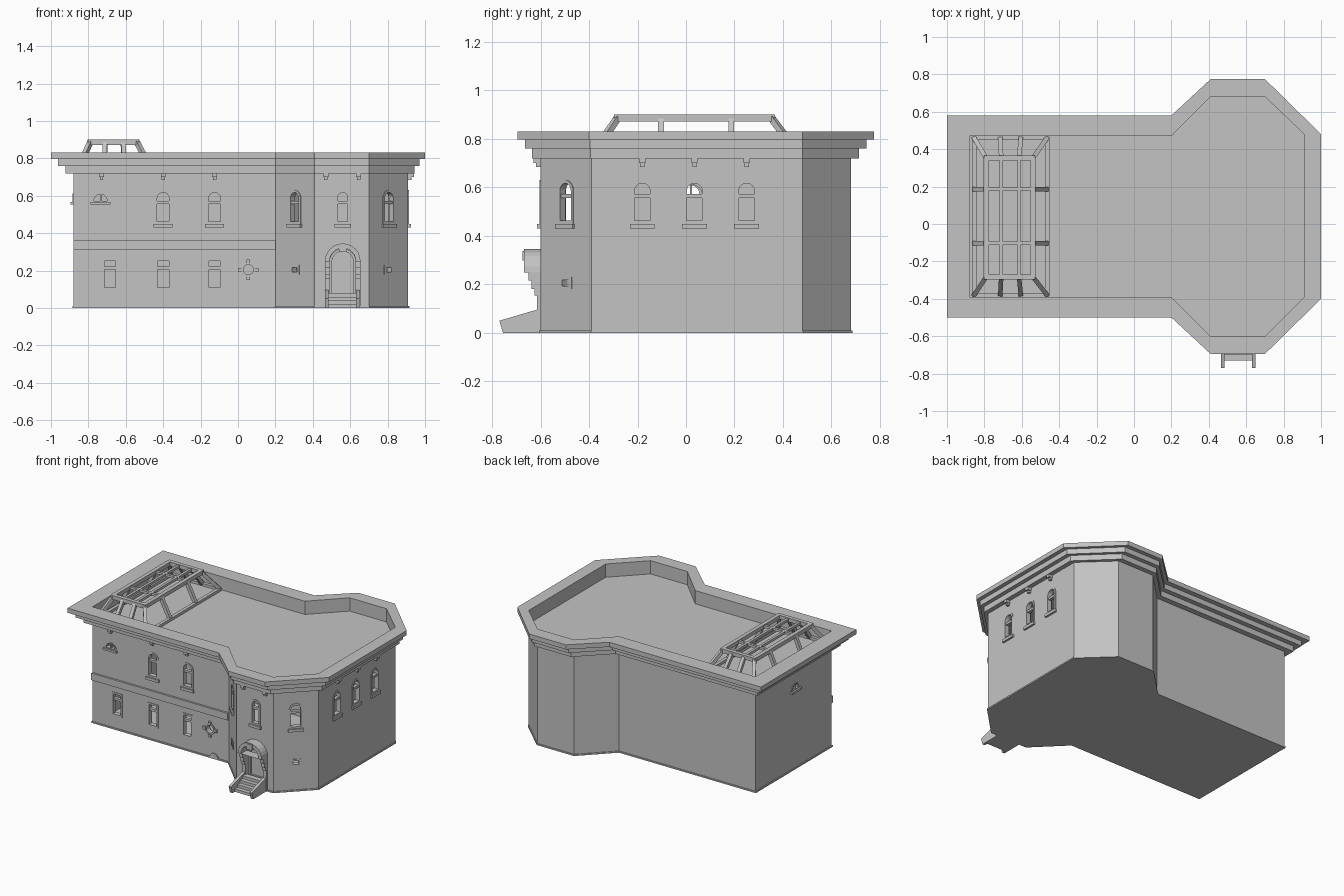
import bpy, bmesh, math
from mathutils import Matrix, Vector

if "Cube" in bpy.data.objects:
    bpy.data.objects.remove(bpy.data.objects["Cube"])

stone = bpy.data.materials.new("light_grey_stone")
stone.use_nodes = True
GREY = (0.55, 0.55, 0.55, 1)
stone.diffuse_color = GREY
stone.node_tree.nodes["Principled BSDF"].inputs["Base Color"].default_value = GREY


# ---- helpers ----
def finish(name, bm):
    bmesh.ops.recalc_face_normals(bm, faces=bm.faces)
    mesh = bpy.data.meshes.new(name)
    bm.to_mesh(mesh)
    bm.free()
    mesh.materials.append(stone)
    ob = bpy.data.objects.new(name, mesh)
    bpy.context.collection.objects.link(ob)
    return ob


def add_solid(bm, outline, a, b, M=Matrix(), hole=None):
    """Extrude an outline from a to b, optionally with a matching hole."""
    def loop(pts, t):
        return [bm.verts.new(M @ Vector((p[0], p[1], t))) for p in pts]

    def skin(l1, l2):
        for i in range(len(l1)):
            j = (i + 1) % len(l1)
            bm.faces.new((l1[i], l1[j], l2[j], l2[i]))
    lo, hi = loop(outline, a), loop(outline, b)
    skin(lo, hi)
    if hole:
        hlo, hhi = loop(hole, a), loop(hole, b)
        skin(hhi, hlo)
        skin(hi, hhi)
        skin(hlo, lo)
    else:
        bm.faces.new(hi)
        bm.faces.new(lo[::-1])


def solid(name, *args, **kw):
    bm = bmesh.new()
    add_solid(bm, *args, **kw)
    return finish(name, bm)


def on_wall(x, y, degrees):
    """Wall frame: across, up, outward."""
    return (Matrix.Translation((x, y, 0)) @ Matrix.Rotation(math.radians(degrees), 4, 'Z')
            @ Matrix.Rotation(math.pi / 2, 4, 'X'))


def rect(w, z0, z1, u=0):
    return [(u - w / 2, z0), (u + w / 2, z0), (u + w / 2, z1), (u - w / 2, z1)]


def arch(w, z0, z1, n=12):
    r = w / 2
    curve = [(r * math.cos(math.pi * i / n), z1 - r + r * math.sin(math.pi * i / n))
             for i in range(n + 1)]
    return ([(-r, z0), (r, z0)] if z1 - r > z0 + 1e-4 else []) + curve


def circle(r, z, n=16):
    return [(r * math.cos(math.tau * i / n), z + r * math.sin(math.tau * i / n)) for i in range(n)]


def inset(poly, d):
    """Parallel inward offset of a counter-clockwise plan."""
    out = []
    for i, p in enumerate(poly):
        p = Vector(p)
        e1 = (p - Vector(poly[i - 1])).normalized()
        e2 = (Vector(poly[(i + 1) % len(poly)]) - p).normalized()
        n1, n2 = Vector((-e1.y, e1.x)), Vector((-e2.y, e2.x))
        out.append(p + (n1 + n2) * d / (1 + n1.dot(n2)))
    return out


def carve(ob, cutter):
    mod = ob.modifiers.new("cut", 'BOOLEAN')
    mod.operation, mod.solver, mod.object = 'DIFFERENCE', 'EXACT', cutter
    cutter.hide_render = True
    bpy.context.view_layer.update()
    dg = bpy.context.evaluated_depsgraph_get()
    mesh = bpy.data.meshes.new_from_object(ob.evaluated_get(dg))
    ob.modifiers.clear()
    ob.data = mesh
    bpy.data.objects.remove(cutter)


# ---- walls: long block with a chamfered hall on its left end ----
plan = [(-.88, -.39), (.2, -.39), (.41, -.6), (.7, -.6), (.91, -.39),
        (.91, .48), (.7, .68), (.41, .68), (.2, .47), (-.88, .47)]
flare = [(-.12, -.11), (0, -.11), (0, -.095), (0, -.095), (.09, -.01),
         (.09, 0), (0, .095), (0, .095), (0, .11), (-.12, .11)]
walls = solid("walls", plan, 0, .735)
carve(walls, solid("room_cutter", inset(plan, .045), .02, .7))
solid("plinth", inset(plan, -.006), 0, .01)

# stepped cornice that rises into the parapet
for name, f, z0, z1 in (("cornice_lower", .36, .72, .76), ("cornice_middle", .68, .76, .797),
                        ("cornice_top", 1, .797, .83)):
    edge = [(p[0] + d[0] * f, p[1] + d[1] * f) for p, d in zip(plan, flare)]
    solid(name, edge, z0, z1, hole=plan)

# ---- openings ----
holes = bmesh.new()


def window(name, M, outline, hole, sill=None, transom=None):
    add_solid(holes, outline, -.07, .03, M)
    bm = bmesh.new()
    add_solid(bm, outline, -.03, .004, M, hole)
    w = outline[1][0] - outline[0][0]
    if transom:
        add_solid(bm, rect(w, transom - .008, transom + .008), -.025, -.002, M)
    if sill:
        add_solid(bm, rect(w + .012, sill - .02, sill), -.01, .014, M)
    finish(name, bm)


def arched_window(name, M, w=.09):
    window(name, M, arch(w, .45, .63), arch(w - .026, .463, .617), .45, .565)


def bracket(M):
    bm = bmesh.new()
    add_solid(bm, rect(.026, .7, .722), 0, .03, M)
    add_solid(bm, rect(.018, .685, .7), 0, .018, M)
    finish("cornice_bracket", bm)


for x in (-.4, -.125):
    arched_window("front_arched_window", on_wall(x, -.39, 0))
for y in (-.18, .035, .25):
    arched_window("side_arched_window", on_wall(.91, y, 90))
    bracket(on_wall(.91, y, 90))
arched_window("entrance_arched_window", on_wall(.56, -.6, 0), .078)
for x in (-.73, -.4, -.125):
    bracket(on_wall(x, -.39, 0))
for x in (.47, .645):
    bracket(on_wall(x, -.6, 0))

# chamfer windows with small square vents below
for x, turn in ((.305, -45), (.805, 45)):
    M = on_wall(x, -.495, turn)
    arched_window("chamfer_arched_window", M)
    window("square_vent", M, rect(.07, .18, .23), rect(.04, .193, .217))

# ground floor windows
for x in (-.685, -.4, -.125):
    window("ground_window", on_wall(x, -.39, 0), rect(.085, .097, .265),
           rect(.06, .11, .252), transom=.215)

# half-round windows, front and right end
for M in (on_wall(-.735, -.39, 0), on_wall(-.88, .02, -90)):
    window("lunette_window", M, arch(.095, .565, .6125), arch(.07, .573, .608))
    bm = bmesh.new()
    add_solid(bm, rect(.105, .553, .567), -.01, .016, M)
    add_solid(bm, rect(.008, .567, .608), -.02, 0, M)
    finish("lunette_sill", bm)

# round window with four key blocks, and a low half-round vent
M = on_wall(.055, -.39, 0)
add_solid(holes, circle(.038, .205), -.07, .03, M)
bm = bmesh.new()
add_solid(bm, circle(.038, .205), -.03, .008, M, circle(.027, .205))
for u, z in ((.045, 0), (-.045, 0), (0, .045), (0, -.045)):
    add_solid(bm, rect(.02, .195 + z, .215 + z, u), 0, .014, M)
finish("round_window", bm)
solid("low_vent", arch(.07, .005, .04), 0, .008, on_wall(.085, -.39, 0))

# belt course
solid("belt_course", rect(1.08, .31, .36), 0, .014, on_wall(-.34, -.39, 0))

# ---- entrance ----
M = on_wall(.56, -.6, 0)
add_solid(holes, arch(.14, .06, .315), -.035, .03, M)
carve(walls, finish("opening_cutter", holes))
bm = bmesh.new()
add_solid(bm, arch(.19, .249, .345), 0, .068, M, arch(.14, .2495, .32))
for side in (-1, 1):
    for z0, z1, t in ((.215, .25, .05), (.18, .215, .037), (.155, .18, .025), (0, .155, .014)):
        add_solid(bm, rect(.026, z0, z1, side * .082), 0, t, M)
add_solid(bm, rect(.042, .298, .338), 0, .074, M)
finish("door_surround", bm)
solid("door_frame", arch(.14, .06, .315), -.034, -.022, M, arch(.115, .07, .303))

# steps and sloping side walls
bm = bmesh.new()
for i in range(4):
    add_solid(bm, rect(.15, 0, .08 - i * .02), 0, .04 + i * .03, M)
finish("entrance_steps", bm)
for x in (.475, .64):
    side = Matrix(((0, 0, 1, x), (1, 0, 0, 0), (0, 1, 0, 0), (0, 0, 0, 1)))
    solid("stair_side_wall", [(-.6, 0), (-.755, 0), (-.77, .05), (-.6, .1)], -.01, .01, side)

# ---- skylight frame ----
sky = bmesh.new()


def beam(a, b, w=.024):
    a, b = Vector(a), Vector(b)
    M = Matrix.Translation(a) @ (b - a).to_track_quat('Z', 'Y').to_matrix().to_4x4()
    add_solid(sky, rect(w, -w / 2, w / 2), 0, (b - a).length, M)


X0, X1, Y0, Y1, ZB = -.855, -.465, -.38, .46, .742
x0, x1, y0, y1, zt = -.79, -.54, -.283, .353, .886
for y, yb in ((y0, Y0), (y1, Y1)):
    beam((x0 - .012, y, zt), (x1 + .012, y, zt), .028)
    beam((X0, yb, ZB), (X1, yb, ZB))
    for x, xb in ((x0, X0), (-.71, -.715), (-.615, -.605), (x1, X1)):
        beam((xb, yb, ZB), (x, y, zt))
for x, xb in ((x0, X0), (x1, X1)):
    beam((x, y0, zt), (x, y1, zt), .028)
    beam((xb, Y0, ZB), (xb, Y1, ZB))
    for y in (-.103, .187):
        beam((xb, y, ZB), (x, y, zt))
for x in (-.71, -.615):
    beam((x, y0, zt), (x, y1, zt), .018)
for y in (-.103, .187):
    beam((x0, y, zt), (x1, y, zt), .018)
finish("skylight_frame", sky)
